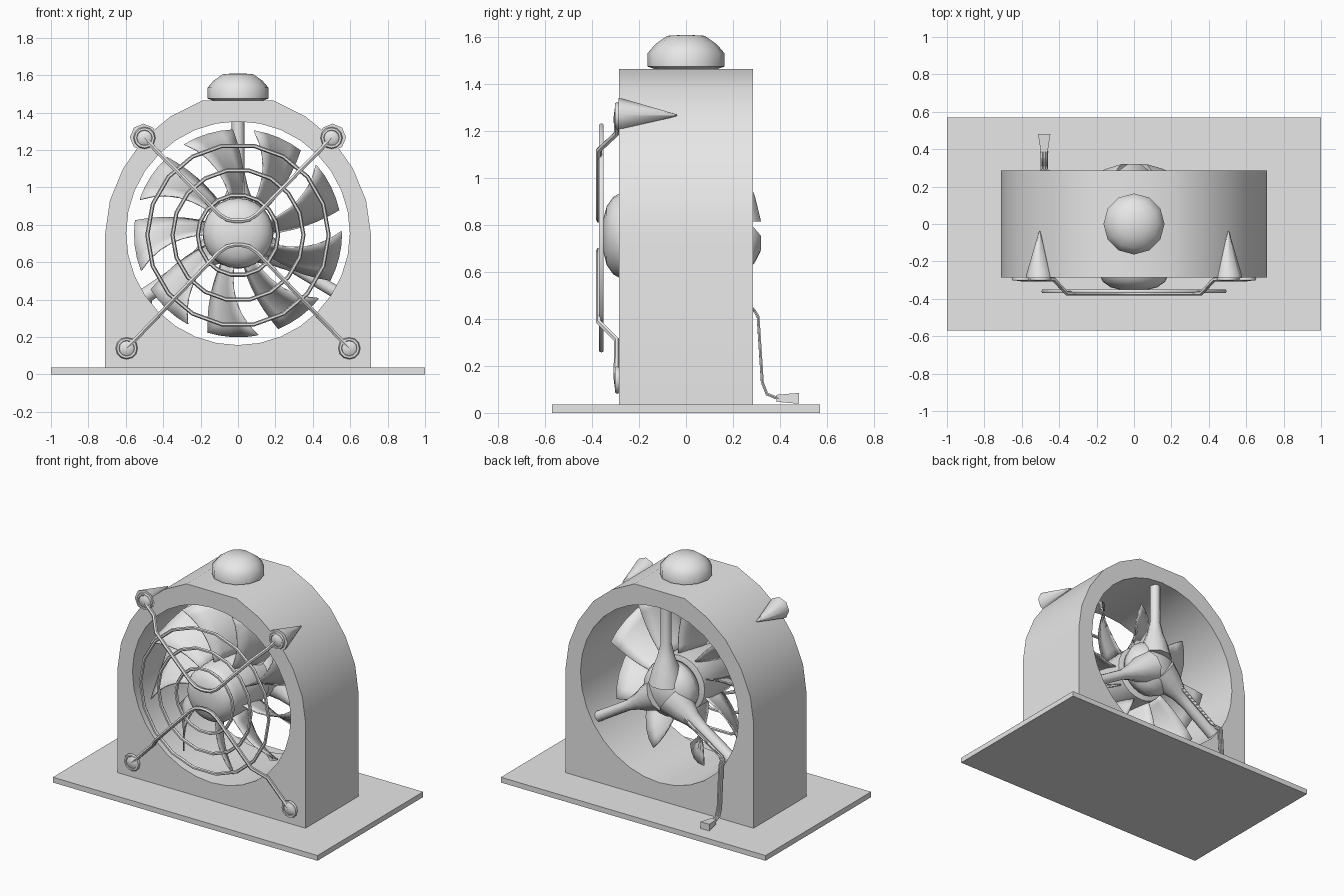
import bpy, bmesh
from math import sin, cos, pi, radians
from mathutils import Vector

default = bpy.data.objects.get("Cube")
if default:
    bpy.data.objects.remove(default)

grey = bpy.data.materials.new("plain_grey")
grey.use_nodes = True
grey.diffuse_color = (0.8, 0.8, 0.8, 1)
grey.node_tree.nodes["Principled BSDF"].inputs["Base Color"].default_value = (0.8, 0.8, 0.8, 1)

AXIS_Z = 0.755            # height of the fan axis
FRONT, BACK = Vector((0, -1, 0)), Vector((0, 1, 0))


def activate(obj):
    bpy.ops.object.select_all(action='DESELECT')
    obj.select_set(True)
    bpy.context.view_layer.objects.active = obj


def finish(obj, smooth=40):
    obj.data.materials.clear()
    obj.data.materials.append(grey)
    activate(obj)
    if smooth:
        bpy.ops.object.shade_smooth_by_angle(angle=radians(smooth))
    return obj


def from_bmesh(name, bm, smooth=40):
    bmesh.ops.recalc_face_normals(bm, faces=bm.faces)
    mesh = bpy.data.meshes.new(name)
    bm.to_mesh(mesh)
    bm.free()
    obj = bpy.data.objects.new(name, mesh)
    bpy.context.collection.objects.link(obj)
    return finish(obj, smooth)


def lathe(name, profile, loc, axis, sides=24, smooth=40):
    """Turn (radius, distance) pairs around an axis through loc."""
    bm = bmesh.new()
    turn = Vector((0, 0, 1)).rotation_difference(Vector(axis))
    rings = []
    for r, h in profile:
        rings.append([bm.verts.new(Vector(loc) + turn @ Vector(
            (r * cos(2 * pi * i / sides), r * sin(2 * pi * i / sides), h)))
            for i in range(sides)])
    for a, b in zip(rings, rings[1:]):
        for i in range(sides):
            j = (i + 1) % sides
            bm.faces.new((a[i], a[j], b[j], b[i]))
    bm.faces.new(rings[0])
    bm.faces.new(rings[-1])
    return from_bmesh(name, bm, smooth)


def box(name, size, loc):
    bm = bmesh.new()
    bmesh.ops.create_cube(bm, size=1)
    for v in bm.verts:
        v.co = Vector(loc) + Vector([c * s for c, s in zip(v.co, size)])
    return bm


def curve_mesh(name, loops, dims='3D', closed=False, bevel=0.0, extrude=0.0):
    """Poly curve turned into a mesh, as a tube or an extruded plate."""
    curve = bpy.data.curves.new(name, 'CURVE')
    curve.dimensions = dims
    curve.bevel_depth, curve.bevel_resolution, curve.extrude = bevel, 1, extrude
    curve.use_fill_caps = bevel > 0
    if dims == '2D':
        curve.fill_mode = 'BOTH'
    for pts in loops:
        spline = curve.splines.new('POLY')
        spline.points.add(len(pts) - 1)
        for p, co in zip(spline.points, pts):
            p.co = (*co, 1)
        spline.use_cyclic_u = closed
    obj = bpy.data.objects.new(name, curve)
    bpy.context.collection.objects.link(obj)
    if dims == '2D':
        obj.rotation_euler.x = pi / 2
    activate(obj)
    bpy.ops.object.convert(target='MESH')
    obj = bpy.context.object
    bm = bmesh.new()
    bm.from_mesh(obj.data)
    bmesh.ops.remove_doubles(bm, verts=bm.verts, dist=0.0005)
    bmesh.ops.recalc_face_normals(bm, faces=bm.faces)
    bm.to_mesh(obj.data)
    bm.free()
    return finish(obj)


# Base plate
from_bmesh("base_plate", box("base_plate", (2, 1.14, 0.036), (0, 0, 0.018)), 0)

# Arched housing with the round duct cut through it
half = [(0.71, 0.036), (0.71, 0.755), (0.685, 0.93), (0.615, 1.1),
        (0.5, 1.265), (0.36, 1.38), (0.19, 1.465)]
arch = [(x, z, 0) for x, z in half] + [(-x, z, 0) for x, z in reversed(half)]
duct = [(0.598 * cos(2 * pi * i / 32), AXIS_Z + 0.598 * sin(2 * pi * i / 32), 0)
        for i in range(32)]
curve_mesh("housing", [arch, duct], '2D', True, extrude=0.285)

# Knob on top
lathe("top_knob", [(0.13, 0), (0.163, 0.012), (0.163, 0.07), (0.13, 0.108), (0.08, 0.143),
                   (0.01, 0.147)], (0, 0, 1.463), (0, 0, 1), 12, 50)

# Spinning hub
lathe("fan_hub", [(0.01, 0.355), (0.07, 0.352), (0.125, 0.338), (0.165, 0.31), (0.187, 0.27),
                  (0.19, -0.07), (0.15, -0.08)], (0, 0, AXIS_Z), FRONT, 24, 50)

# Swept and pitched blades
for k in range(9):
    bm = bmesh.new()
    rows, cols = 7, 5
    grid = []
    for i in range(rows):
        t = i / (rows - 1)
        lead = 62 + 19 * t ** 1.6
        trail = 40 + 13 * t
        row = []
        for j in range(cols):
            s = j / (cols - 1)
            a = radians(lead + (trail - lead) * s + 40 * k)
            r = 0.17 + 0.385 * t
            y = -0.2 + 0.24 * s + 0.03 * sin(pi * s)
            row.append(bm.verts.new((r * cos(a), y, AXIS_Z + r * sin(a))))
        grid.append(row)
    for a, b in zip(grid, grid[1:]):
        for j in range(cols - 1):
            bm.faces.new((a[j], a[j + 1], b[j + 1], b[j]))
    blade = from_bmesh(f"fan_blade_{k + 1}", bm)
    solid = blade.modifiers.new("thickness", 'SOLIDIFY')
    solid.thickness, solid.offset = 0.008, 0

# Rear motor and its three struts
lathe("motor", [(0.12, 0.085), (0.17, 0.1), (0.19, 0.16), (0.17, 0.215), (0.12, 0.258),
                (0.06, 0.278), (0.01, 0.283)], (0, 0, AXIS_Z), BACK, 24, 60)
for name, angle, wide in (("top", 90, 0.034), ("left", -31, 0.034), ("right", 214, 0.042)):
    a = radians(angle)
    lathe(name + "_strut", [(0.11, 0.06), (0.085, 0.16), (0.055, 0.24), (wide, 0.33),
                            (wide, 0.605)], (0, 0.215, AXIS_Z), (cos(a), 0, sin(a)), 10, 60)

# Wire guard rings
for label, radius in (("inner", 0.215), ("middle", 0.35), ("outer", 0.485)):
    bpy.ops.mesh.primitive_torus_add(major_radius=radius, minor_radius=0.011, major_segments=18,
                                     minor_segments=6, location=(0, -0.36, 0.745),
                                     rotation=(pi / 2, 0, 0))
    ring = bpy.context.object
    ring.name = label + "_guard_ring"
    finish(ring, 60)

# Bent guard wires, each mirrored about the middle
upper = [(0.5, -0.295, 1.265), (0.43, -0.295, 1.19), (0.36, -0.37, 1.12),
         (0.1, -0.37, 0.855), (0.06, -0.37, 0.83), (0.02, -0.37, 0.822)]
lower = [(0.595, -0.295, 0.14), (0.43, -0.295, 0.31), (0.36, -0.37, 0.385),
         (0.1, -0.37, 0.655), (0.06, -0.37, 0.683), (0.02, -0.37, 0.692)]
for name, arm in (("upper", upper), ("lower", lower)):
    path = arm + [(-x, y, z) for x, y, z in reversed(arm)]
    curve_mesh(name + "_guard_wire", [path], bevel=0.013)

# Screws, wire eyelets and tapered lugs
for side, sx in (("left", 1), ("right", -1)):
    for level, x, z in (("upper", 0.5, 1.265), ("lower", 0.595, 0.14)):
        spot = (sx * x, -0.28, z)
        lathe(f"{level}_{side}_screw", [(0.045, 0), (0.045, 0.014), (0.03, 0.024), (0.004, 0.027)],
              spot, FRONT, 12)
        bpy.ops.mesh.primitive_torus_add(major_radius=0.048, minor_radius=0.011,
                                         major_segments=12, minor_segments=6,
                                         location=(sx * x, -0.293, z), rotation=(pi / 2, 0, 0))
        eyelet = bpy.context.object
        eyelet.name = f"{level}_{side}_eyelet"
        finish(eyelet, 60)
    lathe(f"{side}_lug", [(0.073, 0), (0.07, 0.02), (0.003, 0.25)],
          (sx * 0.505, -0.288, 1.268), BACK, 8, 50)

# Power leads along the right strut down to the plug
lead = [(-0.15, 0.27, 0.655), (-0.45, 0.268, 0.455), (-0.48, 0.29, 0.437), (-0.48, 0.307, 0.41),
        (-0.48, 0.325, 0.13), (-0.48, 0.345, 0.08), (-0.48, 0.395, 0.06)]
curve_mesh("power_leads", [[(x + d, y, z) for x, y, z in lead] for d in (-0.013, 0, 0.013)],
           bevel=0.007)
bm = box("plug", (0.066, 0.095, 0.046), (-0.48, 0.433, 0.062))
for v in bm.verts:
    if v.co.y < 0.433:
        v.co.x = -0.48 + (v.co.x + 0.48) * 0.55
        v.co.z = 0.062 + (v.co.z - 0.062) * 0.65
from_bmesh("plug", bm, 0)
